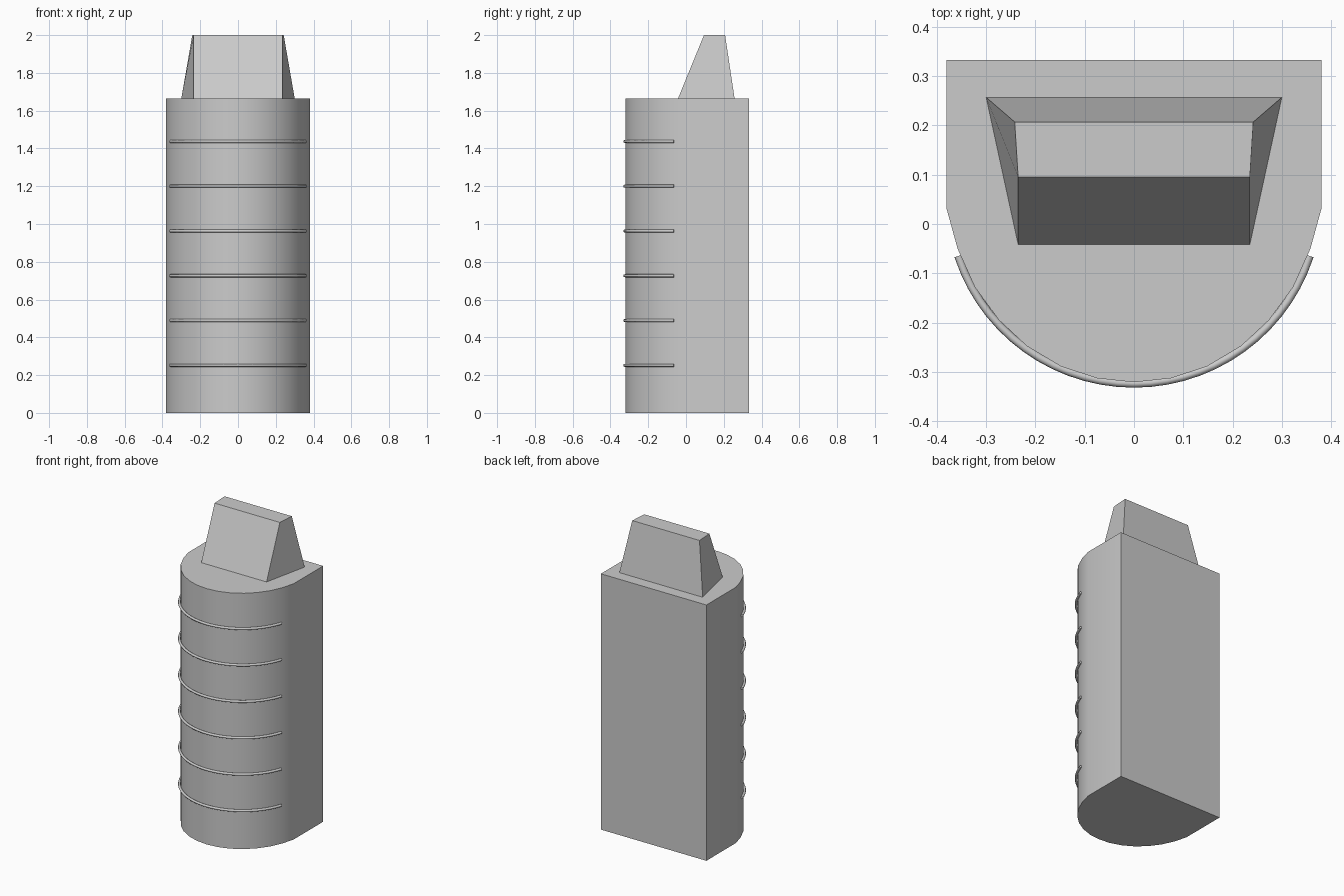
import bpy
import math

if "Cube" in bpy.data.objects:
    bpy.data.objects.remove(bpy.data.objects["Cube"])


def make_mesh(name, verts, faces):
    mesh = bpy.data.meshes.new(name)
    mesh.from_pydata(verts, [], faces)
    mesh.update()
    obj = bpy.data.objects.new(name, mesh)
    bpy.context.collection.objects.link(obj)
    return obj


def loft(name, bottom, top):
    """Closed solid between two matching counter-clockwise loops."""
    n = len(bottom)
    faces = [(i, (i + 1) % n, n + (i + 1) % n, n + i) for i in range(n)]
    faces += [tuple(reversed(range(n))), tuple(range(n, 2 * n))]
    return make_mesh(name, bottom + top, faces)


def smooth(obj, degrees):
    bpy.ops.object.select_all(action='DESELECT')
    obj.select_set(True)
    bpy.context.view_layer.objects.active = obj
    bpy.ops.object.shade_smooth_by_angle(angle=math.radians(degrees))


BODY_TOP = 1.665

# Body: flat back, straight sides and a rounded front
half = [(0.38, 0.333), (0.38, 0.03), (0.358, -0.05), (0.323, -0.128),
        (0.274, -0.195), (0.217, -0.248), (0.148, -0.289), (0.075, -0.313)]
outline = [(-x, y) for x, y in half] + [(0, -0.321)] + half[::-1]
body = loft("body", [(x, y, 0) for x, y in outline],
            [(x, y, BODY_TOP) for x, y in outline])
smooth(body, 30)

# Tapered block on top, sloping forward
base = [(-0.235, -0.042), (0.235, -0.042), (0.30, 0.257), (-0.30, 0.257)]
cap = [(-0.235, 0.095), (0.235, 0.095), (0.242, 0.207), (-0.242, 0.207)]
loft("top_block", [(x, y, BODY_TOP) for x, y in base],
     [(x, y, 2.0) for x, y in cap])

# Thin grip ridges wrapped around the rounded front
R, CY, TUBE, STEPS, SIDES = 0.375, 0.051, 0.008, 28, 8
for k in range(6):
    z = 0.252 + k * 0.237
    verts, faces = [], []
    for i in range(STEPS + 1):
        a = math.radians(-162 + 144 * i / STEPS)
        for j in range(SIDES):
            b = 2 * math.pi * j / SIDES
            r = R + TUBE * math.cos(b)
            verts.append((r * math.cos(a), CY + r * math.sin(a),
                          z + TUBE * math.sin(b)))
    for i in range(STEPS):
        for j in range(SIDES):
            p, q = i * SIDES + j, i * SIDES + (j + 1) % SIDES
            faces.append((p, p + SIDES, q + SIDES, q))
    faces.append(tuple(range(SIDES)))
    faces.append(tuple(STEPS * SIDES + j for j in reversed(range(SIDES))))
    smooth(make_mesh(f"grip_ridge_{k + 1}", verts, faces), 50)
